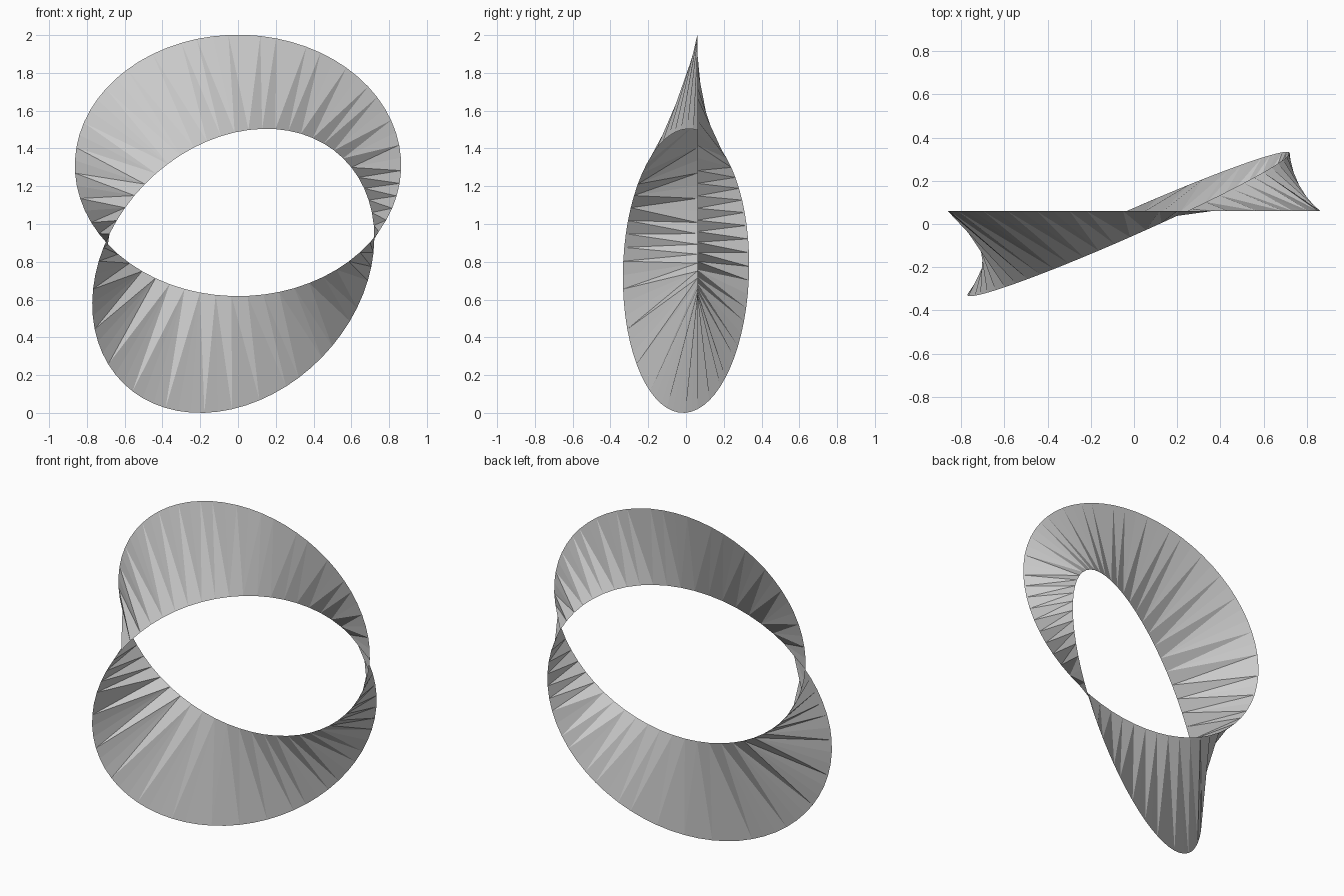
import bpy, bmesh
from math import sin, cos, radians, pi
from mathutils import Vector

if "Cube" in bpy.data.objects:
    bpy.data.objects.remove(bpy.data.objects["Cube"])

SEGMENTS = 64


def ellipse(center, a, b, start):
    """Points of an ellipse spanned by the two half-axis vectors a and b."""
    c, a, b = Vector(center), Vector(a), Vector(b)
    angles = [radians(start) + 2 * pi * i / SEGMENTS for i in range(SEGMENTS)]
    return [c + a * cos(t) + b * sin(t) for t in angles]


bm = bmesh.new()

# Upright rim and tilted rim, both starting where they cross in front view
upright = [bm.verts.new(p) for p in
           ellipse((0, 0.06, 1.31), (0.864, 0, 0), (0, 0, 0.692), -36)]
tilted = [bm.verts.new(p) for p in
          ellipse((-0.025, 0, 0.752), (0.726, 0.334, 0), (0.175, 0.015, 0.752), 13)]

# Band of triangles: always advance along the rim that gives the shorter rung
i = j = 0
while i < SEGMENTS or j < SEGMENTS:
    u, t = upright[i % SEGMENTS], tilted[j % SEGMENTS]
    u2, t2 = upright[(i + 1) % SEGMENTS], tilted[(j + 1) % SEGMENTS]
    step_u = (u2.co - t.co).length
    step_t = (t2.co - u.co).length
    if j >= SEGMENTS or (i < SEGMENTS and step_u <= step_t):
        bm.faces.new((u, t, u2))
        i += 1
    else:
        bm.faces.new((u, t, t2))
        j += 1

bmesh.ops.recalc_face_normals(bm, faces=bm.faces)
mesh = bpy.data.meshes.new("twisted_band")
bm.to_mesh(mesh)
bm.free()
band = bpy.data.objects.new("twisted_band", mesh)
bpy.context.collection.objects.link(band)
